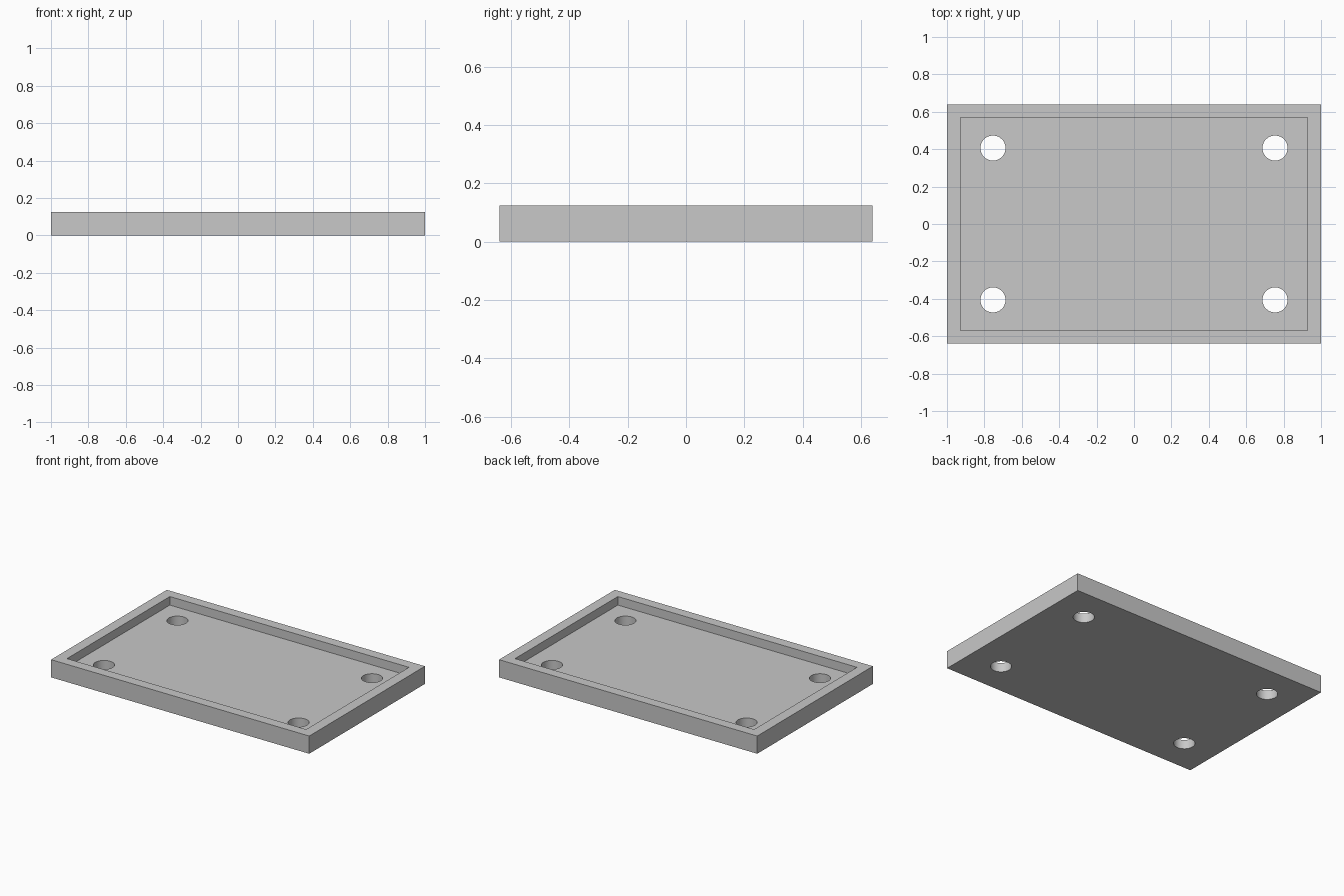
import bpy

if "Cube" in bpy.data.objects:
    bpy.data.objects.remove(bpy.data.objects["Cube"])

W, D, H = 2.0, 1.28, 0.124        # outer tray size
IW, ID, FLOOR = 1.853, 1.138, 0.064  # recess size and floor height
HX, HY, HR = 0.754, 0.406, 0.067  # hole centres and radius


def box(name, sx, sy, z0, z1):
    bpy.ops.mesh.primitive_cube_add(size=1, location=(0, 0, (z0 + z1) / 2))
    ob = bpy.context.object
    ob.name = name
    ob.scale = (sx, sy, z1 - z0)
    bpy.ops.object.transform_apply(location=True, rotation=False, scale=True)
    return ob


def cut(target, cutter):
    cutter.hide_render = True
    mod = target.modifiers.new("cut", 'BOOLEAN')
    mod.operation = 'DIFFERENCE'
    mod.solver = 'EXACT'
    mod.object = cutter
    bpy.ops.object.select_all(action='DESELECT')
    target.select_set(True)
    bpy.context.view_layer.objects.active = target
    bpy.ops.object.modifier_apply(modifier=mod.name)
    bpy.data.objects.remove(cutter, do_unlink=True)


# Solid slab
tray = box("tray", W, D, 0, H)

# Shallow recess leaving a raised rim
cut(tray, box("recess_cutter", IW, ID, FLOOR, H + 0.1))

# Four through holes near the corners
for sx in (-1, 1):
    for sy in (-1, 1):
        bpy.ops.mesh.primitive_cylinder_add(
            vertices=48, radius=HR, depth=0.6, location=(sx * HX, sy * HY, 0))
        hole = bpy.context.object
        hole.name = "hole_cutter"
        cut(tray, hole)

# Plain grey finish, smooth only inside the holes
grey = bpy.data.materials.new("grey")
grey.diffuse_color = (0.58, 0.58, 0.58, 1)
grey.use_nodes = True
grey.node_tree.nodes["Principled BSDF"].inputs["Base Color"].default_value = grey.diffuse_color
tray.data.materials.clear()
tray.data.materials.append(grey)
bpy.ops.object.select_all(action='DESELECT')
tray.select_set(True)
bpy.context.view_layer.objects.active = tray
bpy.ops.object.shade_smooth_by_angle(angle=0.5)
